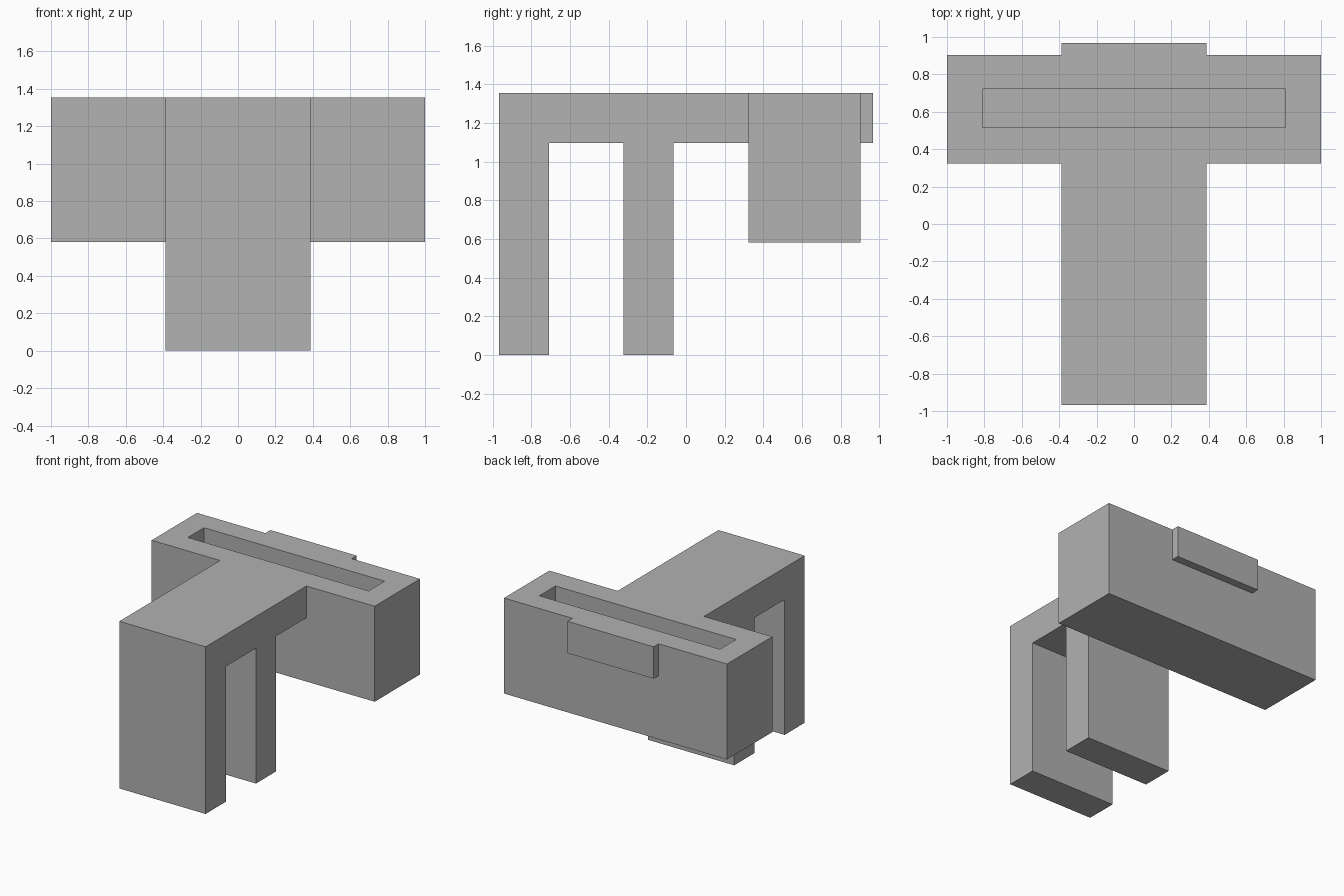
import bpy
import bmesh

cube = bpy.data.objects.get("Cube")
if cube:
    bpy.data.objects.remove(cube, do_unlink=True)

U = 2 / 31          # design module: the model is 31 modules wide
TOP = 21 * U

grey = bpy.data.materials.new("plain grey")
grey.use_nodes = True
colour = (0.445, 0.445, 0.445, 1)
grey.diffuse_color = colour
grey.node_tree.nodes["Principled BSDF"].inputs["Base Color"].default_value = colour


def extruded(name, profile, half_width):
    """Solid made by extruding a (y, z) side profile across x."""
    bm = bmesh.new()
    face = bm.faces.new([bm.verts.new((-half_width, y, z)) for y, z in profile])
    new = bmesh.ops.extrude_face_region(bm, geom=[face])["geom"]
    verts = [v for v in new if isinstance(v, bmesh.types.BMVert)]
    bmesh.ops.translate(bm, verts=verts, vec=(2 * half_width, 0, 0))
    bmesh.ops.recalc_face_normals(bm, faces=bm.faces)
    mesh = bpy.data.meshes.new(name)
    bm.to_mesh(mesh)
    bm.free()
    mesh.materials.append(grey)
    obj = bpy.data.objects.new(name, mesh)
    bpy.context.collection.objects.link(obj)
    return obj


def box(name, half_width, y0, y1, z0, z1):
    return extruded(name, [(y0, z0), (y1, z0), (y1, z1), (y0, z1)], half_width)


def combine(target, tool, operation):
    """Apply a boolean and remove the tool object."""
    mod = target.modifiers.new(operation.lower(), "BOOLEAN")
    mod.operation = operation
    mod.solver = "EXACT"
    mod.object = tool
    bpy.context.view_layer.objects.active = target
    bpy.ops.object.modifier_apply(modifier=mod.name)
    bpy.data.objects.remove(tool, do_unlink=True)


# Top beam with two hanging legs; its far end forms the back tab
beam_z = 17 * U
outline = [(-15 * U, TOP), (-15 * U, 0), (-11 * U, 0), (-11 * U, beam_z),
           (-5 * U, beam_z), (-5 * U, 0), (-U, 0), (-U, beam_z),
           (15 * U, beam_z), (15 * U, TOP)]
holder = extruded("slotted_clip_holder", outline, 6 * U)

# Wide block at the back
combine(holder, box("block", 1, 5 * U, 14 * U, 9 * U, TOP), "UNION")

# Slot sunk into the top of the block, closed at the bottom
combine(holder, box("slot_cutter", 0.81, 0.515, 0.722, 12 * U, TOP + 0.1), "DIFFERENCE")
